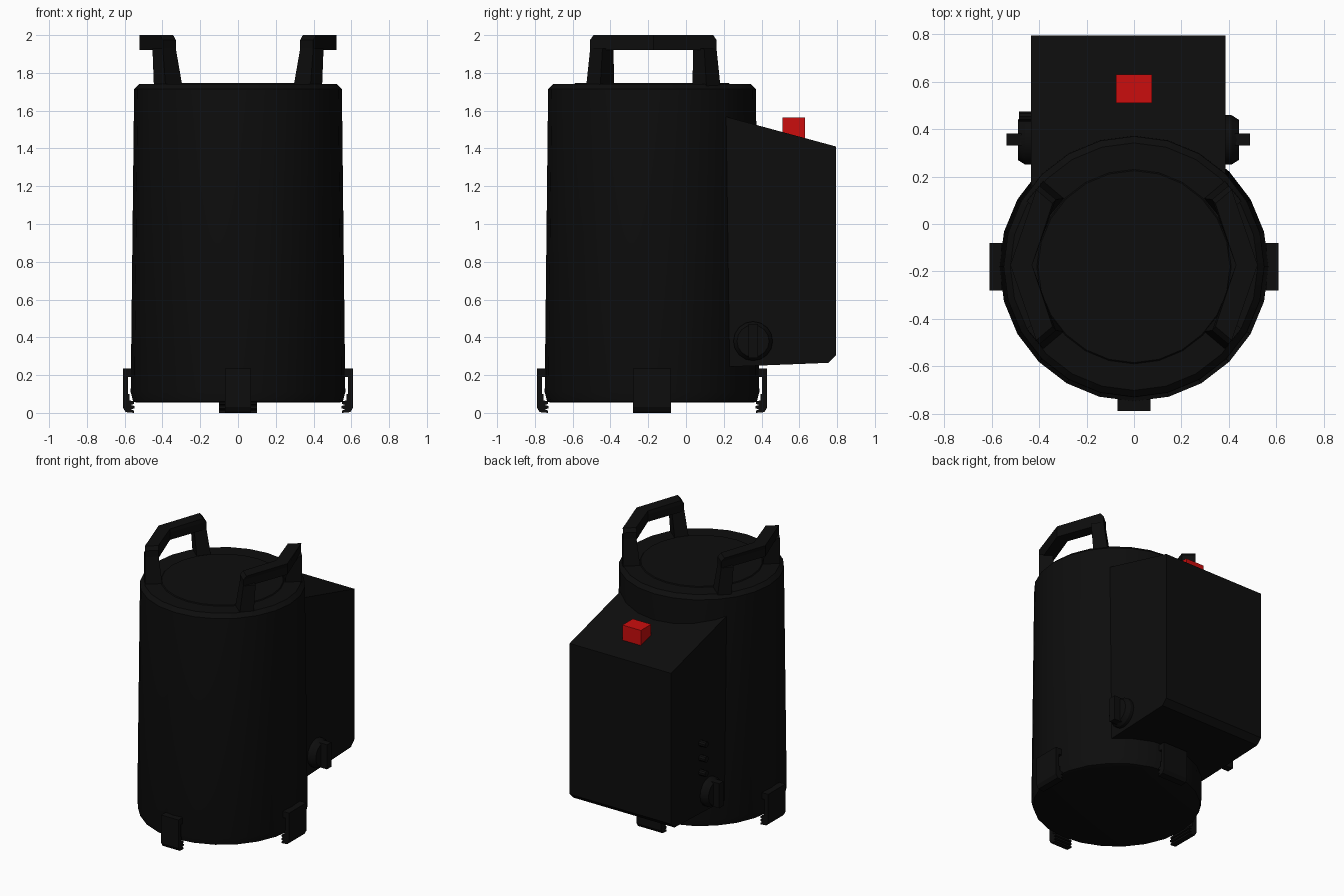
import bpy, bmesh, math
from mathutils import Vector, Matrix

if "Cube" in bpy.data.objects:
    bpy.data.objects.remove(bpy.data.objects["Cube"])

CY = -0.18  # y of the drum axis


def material(name, rgb):
    m = bpy.data.materials.new(name)
    m.diffuse_color = (*rgb, 1)
    m.use_nodes = True
    m.node_tree.nodes["Principled BSDF"].inputs["Base Color"].default_value = m.diffuse_color
    return m


BLACK = material("matte black", (0.004, 0.004, 0.004))
RED = material("switch red", (0.6, 0.004, 0.004))


def loft(name, rings, mat=BLACK, smooth=False):
    """Skin a list of equal-length rings and cap both ends."""
    bm = bmesh.new()
    vs = [[bm.verts.new(p) for p in r] for r in rings]
    n = len(rings[0])
    for a, b in zip(vs, vs[1:]):
        for i in range(n):
            bm.faces.new((a[i], a[(i + 1) % n], b[(i + 1) % n], b[i]))
    bm.faces.new(vs[0])
    bm.faces.new(vs[-1])
    bmesh.ops.recalc_face_normals(bm, faces=bm.faces)
    me = bpy.data.meshes.new(name)
    bm.to_mesh(me)
    bm.free()
    me.materials.append(mat)
    ob = bpy.data.objects.new(name, me)
    bpy.context.collection.objects.link(ob)
    if smooth:
        bpy.ops.object.select_all(action='DESELECT')
        ob.select_set(True)
        bpy.context.view_layer.objects.active = ob
        bpy.ops.object.shade_smooth_by_angle(angle=math.radians(30))
    return ob


def lathe(name, profile, sides, frame, **kw):
    """Turn (radius, height) points around the z axis of a frame."""
    rings = [[frame @ Vector((r * math.cos(2 * math.pi * i / sides),
                              r * math.sin(2 * math.pi * i / sides), h))
              for i in range(sides)] for r, h in profile]
    return loft(name, rings, **kw)


def box(name, lo, hi, mat=BLACK):
    rings = [[(x, lo[1], lo[2]), (x, hi[1], lo[2]), (x, hi[1], hi[2]), (x, lo[1], hi[2])]
             for x in (lo[0], hi[0])]
    return loft(name, rings, mat)


# Drum with chamfered lid and a slightly raised centre
lathe("drum", [(0.54, 0.055), (0.555, 0.06), (0.568, 0.11), (0.55, 1.715), (0.522, 1.742),
               (0.41, 1.742), (0.405, 1.747)], 24,
      Matrix.Translation((0, CY, 0)), smooth=True)

# Rear housing: side profile extruded across x
side = [(0.0, 0.24), (0.25, 0.245), (0.755, 0.265), (0.795, 0.305), (0.795, 1.41), (0.0, 1.625)]
loft("rear_housing", [[(x, y, z) for y, z in side] for x in (-0.435, 0.387)])

# Red switch on the sloping top
box("switch", (-0.075, 0.51, 1.42), (0.075, 0.63, 1.565), RED)

# Carrying handles: bent bar on two tapered legs each
A = math.radians(40)


def handle_point(r, t, sx, sy, z):
    """Point at radius r near the handle end, shifted t towards its middle."""
    return Vector((sx * (r * math.cos(A) + t * math.sin(A)),
                   CY + 0.007 + sy * (r * math.sin(A) - t * math.cos(A)), z))


for sx, label in ((-1, "left"), (1, "right")):
    rings = []
    for z, t in ((1.92, 0), (1.975, 0), (2.0, 0.022)):
        rings.append([handle_point(0.43, t, sx, -1, z), handle_point(0.52, t, sx, -1, z),
                      Vector((sx * 0.522, CY + 0.007, z)),
                      handle_point(0.52, t, sx, 1, z), handle_point(0.43, t, sx, 1, z),
                      Vector((sx * 0.43, CY + 0.007, z))])
    loft(label + "_handle_bar", rings)
    for sy, end in ((-1, "front"), (1, "rear")):
        loft(f"{label}_handle_{end}_leg",
             [[handle_point(r, t, sx, sy, z) for r, t in ((r0, t0), (r1, t0), (r1, t1), (r0, t1))]
              for z, r0, r1, t0, t1 in ((1.72, 0.405, 0.522, -0.027, 0.07),
                                        (1.93, 0.43, 0.52, 0, 0.085))])

# Four clip feet with ribbed soles
clip = [(0.56, 0.235), (0.61, 0.235), (0.61, 0.03), (0.595, 0.004), (0.55, 0), (0.55, 0.012),
        (0.568, 0.018), (0.548, 0.024), (0.548, 0.036), (0.568, 0.042), (0.55, 0.048),
        (0.55, 0.06), (0.575, 0.066), (0.575, 0.1), (0.582, 0.1), (0.582, 0.19), (0.56, 0.19)]
for k, (label, half) in enumerate((("right", 0.1), ("rear", 0.1), ("left", 0.1), ("front", 0.07))):
    turn = Matrix.Translation((0, CY, 0)) @ Matrix.Rotation(k * math.pi / 2, 4, 'Z')
    loft(label + "_foot", [[turn @ Vector((r, w, z)) for r, z in clip] for w in (-half, half)])

# Turn knobs low on both sides of the housing
for label, x, s in (("right", 0.387, 1), ("left", -0.435, -1)):
    frame = Matrix.Translation((x, 0.355, 0.38)) @ Matrix.Rotation(s * math.pi / 2, 4, 'Y')
    lathe(label + "_knob", [(0.104, -0.01), (0.104, 0.025), (0.085, 0.055)], 16, frame, smooth=True)
    ends = sorted((x, x + s * 0.102))
    box(label + "_knob_grip", (ends[0], 0.332, 0.29), (ends[1], 0.382, 0.47))

# Three small studs above the left knob
for i in range(3):
    frame = Matrix.Translation((-0.435, 0.453, 0.555 + 0.107 * i)) @ Matrix.Rotation(-math.pi / 2, 4, 'Y')
    lathe(f"stud_{i + 1}", [(0.022, -0.01), (0.022, 0.05)], 10, frame, smooth=True)
